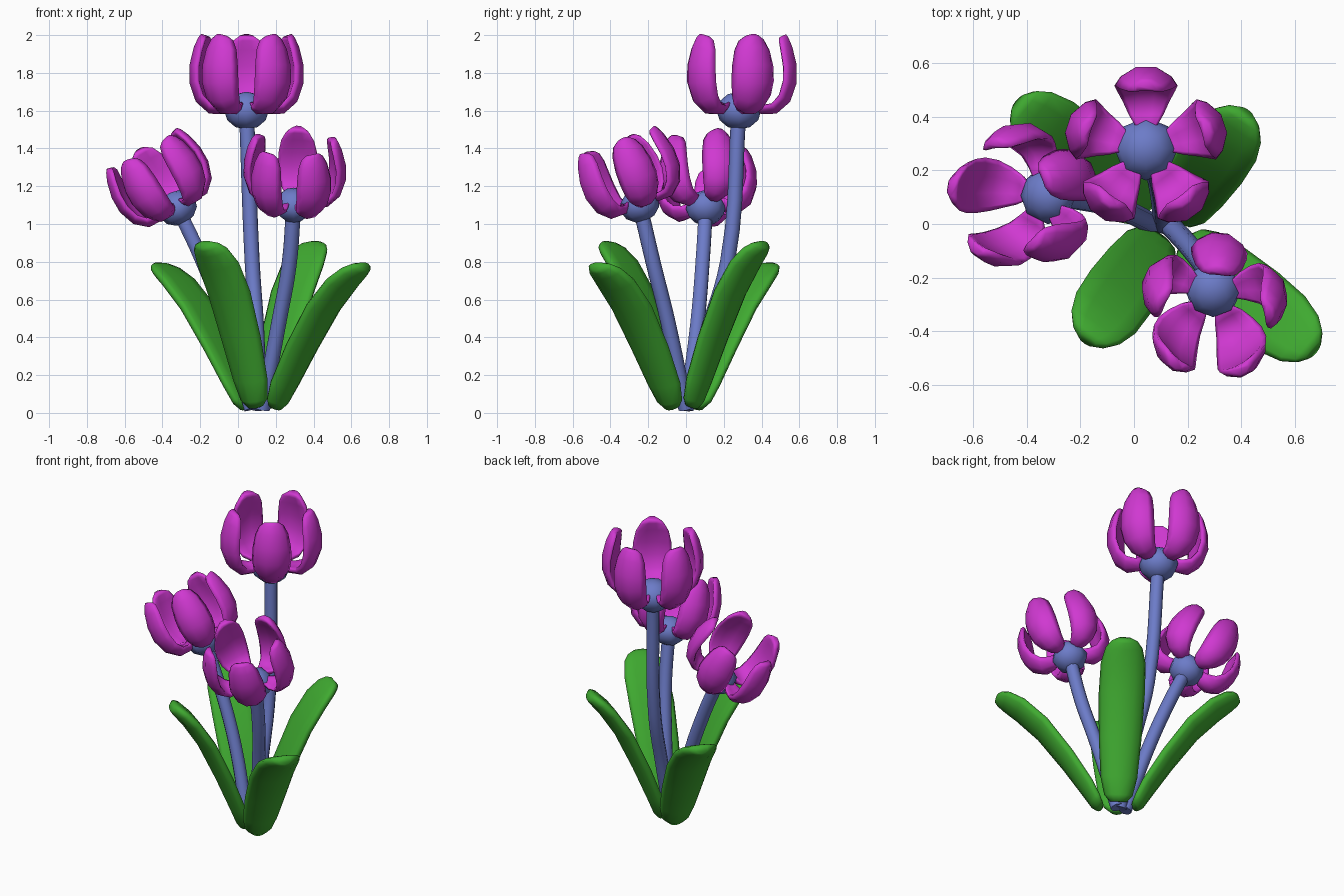
import bpy, bmesh, math
from mathutils import Vector, Matrix

cube = bpy.data.objects.get("Cube")
if cube:
    bpy.data.objects.remove(cube, do_unlink=True)


def material(name, rgb):
    m = bpy.data.materials.new(name)
    m.use_nodes = True
    m.diffuse_color = (*rgb, 1)
    m.node_tree.nodes["Principled BSDF"].inputs["Base Color"].default_value = (*rgb, 1)
    return m


PETAL = material("petal_purple", (0.63, 0.04, 0.64))
LEAF = material("leaf_green", (0.05, 0.4, 0.03))
STEM = material("stem_blue", (0.15, 0.2, 0.58))


def add_object(name, bm, mat, matrix):
    bmesh.ops.recalc_face_normals(bm, faces=bm.faces)
    for f in bm.faces:
        f.smooth = True
    bm.transform(matrix)
    me = bpy.data.meshes.new(name)
    bm.to_mesh(me)
    bm.free()
    me.materials.append(mat)
    ob = bpy.data.objects.new(name, me)
    bpy.context.collection.objects.link(ob)


def blade(name, profile, thick, cup, mat, matrix, sides=10):
    """Loft flattened, cupped rings along a side profile of (out, up, half width)."""
    bm = bmesh.new()
    rings = []
    widest = max(p[2] for p in profile)
    for i, (d, z, w) in enumerate(profile):
        a, b = profile[max(i - 1, 0)], profile[min(i + 1, len(profile) - 1)]
        tangent = Vector((b[0] - a[0], 0, b[1] - a[1])).normalized()
        normal = Vector((-tangent.z, 0, tangent.x))
        t = thick * math.sqrt(w / widest)
        ring = []
        for k in range(sides):
            ang = math.tau * k / sides
            c, s = math.cos(ang), math.sin(ang)
            lift = t * s + cup * c * c * w / widest
            ring.append(bm.verts.new(Vector((d, w * c, z)) + normal * lift))
        rings.append(ring)
    for r0, r1 in zip(rings, rings[1:]):
        for k in range(sides):
            n = (k + 1) % sides
            bm.faces.new((r0[k], r0[n], r1[n], r1[k]))
    bm.faces.new(rings[0])
    bm.faces.new(rings[-1])
    add_object(name, bm, mat, matrix)


def stem(name, points, radius):
    cu = bpy.data.curves.new(name, "CURVE")
    cu.dimensions = "3D"
    cu.bevel_depth = radius
    cu.bevel_resolution = 2
    cu.resolution_u = 5
    cu.use_fill_caps = True
    sp = cu.splines.new("BEZIER")
    sp.bezier_points.add(len(points) - 1)
    for bp, co in zip(sp.bezier_points, points):
        bp.co = co
        bp.handle_left_type = bp.handle_right_type = "AUTO"
    cu.materials.append(STEM)
    ob = bpy.data.objects.new(name, cu)
    bpy.context.collection.objects.link(ob)


PETAL_PROFILE = [(0.07, 0.035, 0.035), (0.12, 0.002, 0.064), (0.19, 0.005, 0.087),
                 (0.25, 0.06, 0.108), (0.28, 0.15, 0.118), (0.28, 0.24, 0.115),
                 (0.26, 0.33, 0.098), (0.242, 0.38, 0.072), (0.234, 0.398, 0.042)]


def flower(name, path, size, first_angle, tilt):
    """Stem, bulb and five cupped petals."""
    stem(name + "_stem", path, 0.04)
    head = Matrix.Translation(path[-1]) @ tilt @ Matrix.Scale(size, 4)
    bm = bmesh.new()
    bmesh.ops.create_uvsphere(bm, u_segments=8, v_segments=6, radius=0.118)
    add_object(name + "_bulb", bm, STEM, head @ Matrix.Diagonal((1, 1, 0.85, 1)))
    for k in range(5):
        turn = Matrix.Rotation(math.radians(first_angle + 72 * k), 4, "Z")
        blade(f"{name}_petal_{k + 1}", PETAL_PROFILE, 0.032, 0.045, PETAL, head @ turn)


def rot(deg, axis):
    return Matrix.Rotation(math.radians(deg), 4, axis)


# Three flowers
flower("tall_flower", [(0.11, 0, 0.02), (0.1, 0.11, 0.42), (0.075, 0.22, 0.8),
                       (0.045, 0.28, 1.6)], 1, 90, rot(0, "X"))
flower("right_flower", [(0.07, 0, 0.02), (-0.06, 0.06, 0.47), (-0.2, 0.09, 0.83),
                        (-0.32, 0.105, 1.085)], 0.9, 25, rot(3, "X") @ rot(-30, "Y"))
flower("left_flower", [(0.13, 0, 0.02), (0.22, -0.1, 0.5), (0.27, -0.17, 0.78),
                       (0.295, -0.245, 1.1)], 0.9, 84, rot(21, "X"))

# Four leaves around the stems: angle, start offset, outward scale, height scale
LEAF_PROFILE = [(0.075, 0.03, 0.05), (0.1, 0.06, 0.085), (0.15, 0.15, 0.11),
                (0.27, 0.34, 0.128), (0.42, 0.55, 0.138), (0.55, 0.68, 0.134),
                (0.63, 0.74, 0.11), (0.67, 0.765, 0.078), (0.69, 0.775, 0.042)]
LEAVES = [("front_right_leaf", 235, 0, 0.75, 1.15), ("front_left_leaf", -40, 0.03, 1, 1),
          ("back_left_leaf", 55, 0, 0.75, 1.15), ("back_right_leaf", 140, 0.03, 1, 1)]
for name, angle, start, out, up in LEAVES:
    profile = [(start + d * out, z * up, w) for d, z, w in LEAF_PROFILE]
    blade(name, profile, 0.044, 0.025, LEAF,
          Matrix.Translation((0.12, -0.01, 0)) @ rot(angle, "Z"), sides=12)
